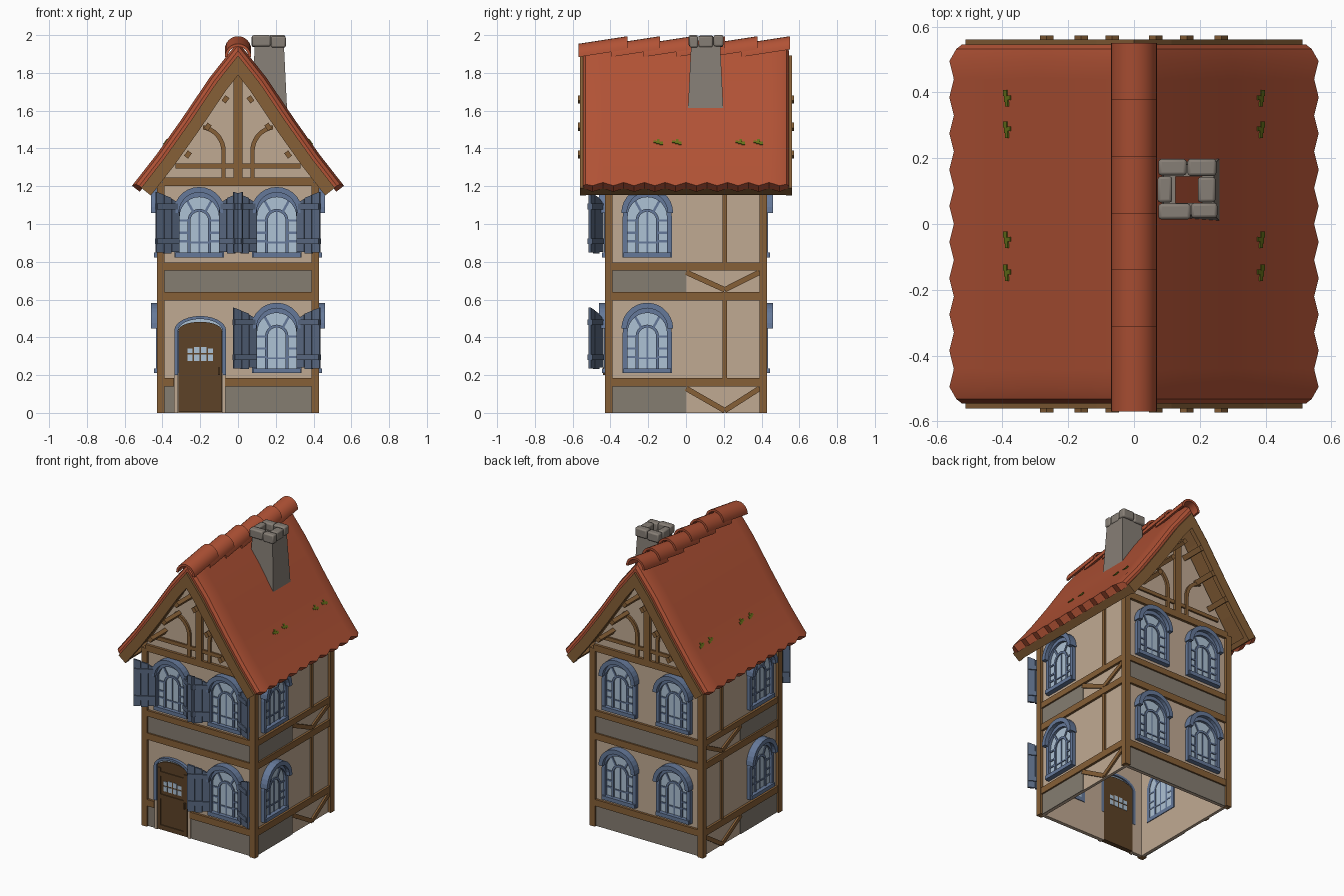
import bpy, bmesh, math
from mathutils import Matrix, Vector

if "Cube" in bpy.data.objects:
    bpy.data.objects.remove(bpy.data.objects["Cube"])

COLORS = {
    "roof_red": (.44, .085, .036), "plaster": (.53, .40, .29), "timber": (.24, .115, .038),
    "stone": (.235, .205, .165), "frame_blue": (.13, .19, .32), "glass": (.42, .54, .66),
    "door_brown": (.11, .054, .02), "shutter_blue": (.10, .14, .22),
    "chimney_stone": (.24, .21, .18), "moss": (.13, .16, .01)}
MATS = {}
for n, c in COLORS.items():
    MATS[n] = bpy.data.materials.new(n)
    MATS[n].diffuse_color = (*c, 1)


class Part:
    """One named object; flat profiles are (u, v) with depth w towards -y."""
    def __init__(self, name, *mats):
        self.name, self.mats, self.bm = name, mats, bmesh.new()

    def loft(self, rings, m=0, cap=True):
        vs = [[self.bm.verts.new(p) for p in r] for r in rings]
        k = len(vs[0])
        faces = [self.bm.faces.new((a[i], a[(i + 1) % k], b[(i + 1) % k], b[i]))
                 for a, b in zip(vs, vs[1:]) for i in range(k)]
        if cap:
            faces += [self.bm.faces.new(vs[0][::-1]), self.bm.faces.new(vs[-1])]
        for f in faces:
            f.material_index = m

    def prism(self, pts, w0, w1, m=0):
        self.loft([[(u, -w, v) for u, v in pts] for w in (w0, w1)], m)

    def rect(self, u0, u1, v0, v1, w0, w1, m=0):
        self.prism([(u0, v0), (u1, v0), (u1, v1), (u0, v1)], w0, w1, m)

    def strip(self, p, q, width, w0, w1, m=0):
        p, q = Vector(p), Vector(q)
        d = (q - p).normalized() * width / 2
        n = Vector((-d.y, d.x))
        self.prism([p - n, q - n, q + n, p + n], w0, w1, m)

    def done(self, mat=Matrix(), smooth=False, bevel=0):
        self.bm.transform(mat)
        bmesh.ops.recalc_face_normals(self.bm, faces=self.bm.faces)
        me = bpy.data.meshes.new(self.name)
        self.bm.to_mesh(me)
        self.bm.free()
        for m in self.mats:
            me.materials.append(MATS[m])
        ob = bpy.data.objects.new(self.name, me)
        bpy.context.collection.objects.link(ob)
        if bevel:
            b = ob.modifiers.new("bevel", "BEVEL")
            b.width, b.segments = bevel, 2
        if smooth:
            bpy.ops.object.select_all(action='DESELECT')
            ob.select_set(True)
            bpy.context.view_layer.objects.active = ob
            bpy.ops.object.shade_smooth_by_angle(angle=math.radians(32))


def arch(rx, rz, base, spring, cx=0, n=14):
    a = [math.pi * i / n for i in range(n + 1)]
    pts = [(cx + rx * math.cos(t), spring + rz * math.sin(t)) for t in a]
    return [(cx + rx, base)] * (base < spring) + pts + [(cx - rx, base)] * (base < spring)


def side_matrix(deg):
    return Matrix.Rotation(math.radians(deg), 4, 'Z') @ Matrix.Translation((0, -.41, 0))


SIDES = {"front": side_matrix(0), "right": side_matrix(90), "back": side_matrix(180), "left": side_matrix(-90)}
GABLE = [(.41, 1.24), (0, 1.85), (-.41, 1.24)]

# Walls: thin shell, with a notch for the door
p = Part("front_wall", "plaster")
p.prism([(.41, 0)] + GABLE + [(-.41, 0)] + arch(.13, .075, 0, .435, -.2)[::-1], -.02, 0)
p.done(SIDES["front"])
p = Part("back_wall", "plaster")
p.prism([(.41, 0)] + GABLE + [(-.41, 0)], -.02, 0)
p.done(SIDES["back"])
for s in ("left", "right"):
    p = Part(s + "_wall", "plaster")
    p.rect(-.41, .41, 0, 1.24, -.02, 0)
    p.done(SIDES[s])

# Corner posts
p = Part("corner_posts", "timber")
for x in (-.41, .41):
    for y in (-.41, .41):
        p.rect(x - .02, x + .02, 0, 1.22, y - .02, y + .02)
p.done()

# Beams, braces and stone panels on each side
for s, mat in SIDES.items():
    t, st = Part(s + "_timbers", "timber"), Part(s + "_stone_panels", "stone")
    for z0, z1 in ((.14, .185), (.595, .64), (.755, .795)):
        spans = [(-.39, -.34), (-.07, .39)] if s == "front" and z0 < .2 else [(-.39, .39)]
        for a, b in spans:
            t.rect(a, b, z0, z1, -.005, .016)
    if s in ("front", "back"):
        st.rect(-.39, .39, .64, .755, -.005, .005)
        for a, b in ([(-.39, -.34), (-.07, .39)] if s == "front" else [(-.39, .39)]):
            st.rect(a, b, 0, .14, -.005, .005)
        # gable framing
        t.rect(-.4, .4, 1.2, 1.245, -.005, .018)
        t.rect(-.33, .33, 1.295, 1.32, -.005, .012)
        t.rect(-.024, .024, 1.245, 1.82, -.005, .018)
        for k in (-1, 1):
            ang = [math.radians(180 - 9 * i) for i in range(10)]
            arc = [[(k * (.205 + r * math.cos(a)), 1.385 + r * math.sin(a)) for a in ang] for r in (.14, .117)]
            t.prism([(k * .065, 1.245)] + arc[0] + arc[1][::-1] + [(k * .088, 1.245)], -.005, .014)
    else:
        k = -1 if s == "right" else 1
        for z0, z1 in ((.64, .755), (0, .14)):
            st.rect(min(0, k * .39), max(0, k * .39), z0, z1, -.005, .005)
            t.strip((0, z1 - .01), (-k * .205, z0 + .012), .028, -.005, .012)
            t.strip((-k * .39, z1 - .01), (-k * .205, z0 + .012), .028, -.005, .012)
        for z0, z1 in ((.185, .595), (.795, 1.22)):
            t.rect(-k * .205 - .011, -k * .205 + .011, z0, z1, -.005, .012)
    t.done(mat)
    st.done(mat)


# Arched windows
def window(name, mat, u, z):
    p = Part(name, "frame_blue", "glass")
    p.prism(arch(.106, .106, .01, .215), -.022, .006, 1)
    p.prism(arch(.13, .13, 0, .215) + arch(.104, .104, 0, .215)[::-1], -.025, .024)
    p.prism(arch(.137, .137, .235, .236, n=14)[1:-1] + arch(.108, .108, .235, .236)[1:-1][::-1], 0, .05)
    p.prism(arch(.062, .062, .02, .195) + arch(.047, .047, .02, .195)[::-1], -.024, .014)
    p.rect(-.125, .125, 0, .026, -.025, .034)
    for k in (-1, 1):
        for v in (.08, .125, .19):
            p.rect(min(k * .055, k * .106), max(k * .055, k * .106), v, v + .011, -.024, .012)
        c, sn = k * math.cos(.95), math.sin(.95)
        p.strip((c * .058, .198 + sn * .058), (c * .112, .21 + sn * .112), .013, -.024, .012)
    p.rect(-.05, .05, .075, .084, -.024, .011)
    p.rect(-.004, .004, .02, .25, -.024, .010)
    p.done(mat @ Matrix.Translation((u, 0, z)))


LOW, HIGH = .21, .823
for s, us in (("right", [-.205]), ("left", [.205]), ("back", [-.205, .205]), ("front", [-.205, .205])):
    for u in us:
        for z, lvl in ((LOW, "lower"), (HIGH, "upper")):
            if s == "front" and u < 0 and z == LOW:
                continue
            window(f"{s}_{lvl}_window", SIDES[s], u, z)
            if s != "front":
                continue
            # Open plank shutters
            for k in (-1, 1):
                p = Part("shutter", "shutter_blue")
                for i, (b, t0, t1) in enumerate(((.03, .285, .31), (.022, .315, .33), (.026, .333, .347))):
                    x = i * .047
                    p.prism([(x, b), (x + .044, b), (x + .044, t1), (x, t0)], 0, .014)
                for v in (.07, .255):
                    p.rect(.004, .136, v, v + .03, -.007, .021)
                p.done(SIDES[s] @ Matrix.Translation((u + k * .112, -.026, z)) @ Matrix.Diagonal((k, 1, 1, 1))
                       @ Matrix.Rotation(math.radians(-29), 4, 'Z'))

# Door with frame, fanlight and small panes
F = SIDES["front"]
p = Part("door_frame", "frame_blue", "glass")
p.prism(arch(.137, .078, .2, .435, -.2) + arch(.117, .062, .2, .435, -.2)[::-1], -.022, .022)
p.prism(arch(.118, .063, .43, .435, -.2), -.01, .004, 1)
p.done(F)
p = Part("door_jambs", "plaster")
for u in (-.335, -.083):
    p.rect(u, u + .018, 0, .2, -.02, .014)
p.done(F)
p = Part("door", "door_brown", "glass")
p.prism(arch(.116, .047, .005, .435, -.2), -.02, .012)
for i in range(4):
    u = -.268 + i * .036
    p.rect(u, u + .028, .275, .308, -.023, .015, 1)
    p.rect(u, u + .028, .316, .35 if i in (1, 2) else .342, -.023, .015, 1)
for u in (-.312, -.112):
    p.rect(u, u + .024, .01, .43, 0, .018)
for v in (.01, .22, .375):
    p.rect(-.29, -.11, v, v + .03, 0, .018)
p.rect(-.106, -.096, .2, .24, 0, .03)
p.done(F)

# Roof: concave slope profile, offset inwards for each layer
SLOPE = [Vector(c) for c in ((0, 1.965), (.15, 1.775), (.3, 1.553), (.43, 1.37), (.53, 1.242), (.553, 1.213))]
TAIL = (SLOPE[-1] - SLOPE[-2]).normalized()


def offset(d, push=0):
    out = []
    for i, q in enumerate(SLOPE):
        e = (SLOPE[min(i + 1, 5)] - SLOPE[max(i - 1, 0)]).normalized()
        n = Vector((e.y, -e.x))
        out.append(Vector((0, q.y - d / e.x)) if i == 0 else q + n * d)
    out[-1] = out[-1] + TAIL * push
    return out


def ring(y, d0, d1, push=0):
    a, b = offset(d0, push), offset(d1, push)
    flip = lambda pts: [Vector((-q.x, q.y)) for q in pts[:0:-1]]
    line = flip(a) + a + b[::-1] + flip(b)[::-1]
    return [(q.x, y, q.y) for q in line]


p = Part("roof_tiles", "roof_red")
ys = [(-.495 + .055 * i, 0, .013 if i % 2 == 0 else -.009) for i in range(19)]
ys = [(-.545, .03, -.01), (-.532, .012, -.006)] + ys + [(.532, .012, -.006), (.545, .03, -.01)]
p.loft([ring(y, d, .052, push) for y, d, push in ys])
p.done(smooth=True)
p = Part("roof_boards", "timber")
p.loft([ring(y, .05, .07, -.012) for y in (-.54, .54)])
p.done()
p = Part("barge_boards", "timber")
for s in (-1, 1):
    p.loft([ring(s * y, .045, .11, -.008) for y in (.53, .56)])
p.done()
p = Part("eave_beams", "timber")
for s in (-1, 1):
    a, b = offset(.05)[-1], offset(.105)[-1]
    quad = [a - TAIL * .008, b - TAIL * .008, b - TAIL * .04, a - TAIL * .04]
    p.prism([(s * q.x, q.y) for q in quad], -.54, .54)
p.done()

# Purlin ends under the overhang
p = Part("purlins", "timber")
for s in (-1, 1):
    for x, z in ((.066, 1.66), (.16, 1.515), (.265, 1.368)):
        for w0, w1 in ((.405, .573), (-.573, -.405)):
            p.strip((s * (x - .01), z + .014), (s * (x + .01), z - .014), .026, w0, w1)
p.done()

# Overlapping ridge tiles
p = Part("ridge_tiles", "roof_red")
arc = [math.pi * i / 12 for i in range(13)]
for i in range(6):
    y1 = -.31 + .172 * i
    p.loft([[(r * math.cos(a), y, z + r * math.sin(a)) for r, aa in ((.07, arc), (.055, arc[::-1])) for a in aa]
            for y, z in ((y1 - .26, 1.884), (y1, 1.924))])
p.done(smooth=True)


# Chimney: hollow tapered shaft and a ring of rounded blocks
def square(h, z, x=.166, y=.104):
    return [(x + a * h, y + b * h, z) for a, b in ((-1, -1), (1, -1), (1, 1), (-1, 1))]


p = Part("chimney_shaft", "chimney_stone")
p.loft([square(.094, 1.6), square(.077, 1.95), square(.04, 1.95), square(.04, 1.66)], cap=False)
p.done()
p = Part("chimney_cap", "chimney_stone")
for x0, x1, y0, y1, dz in ((.074, .172, .014, .062, 0), (.174, .253, .018, .064, -.006), (.074, .16, .148, .197, -.004),
                           (.163, .25, .146, .198, 0), (.072, .116, .065, .145, -.003), (.194, .248, .066, .143, -.005)):
    p.rect(x0, x1, 1.94 + dz, 2 + dz, -y1, -y0)
p.done(bevel=.009, smooth=True)

# Moss patches on the slopes
p = Part("moss_patches", "moss")
e = (SLOPE[3] - SLOPE[2]).normalized()
n = Vector((-e.y, e.x))
for s in (-1, 1):
    for y in (-.15, -.05, .285, .38):
        for dy, t, r in ((0, .15, .009), (.018, .155, .009), (-.016, .146, .007), (.004, .135, .007)):
            c = SLOPE[2] + e * t
            q = [c - e * r - n * .004, c + e * r - n * .004, c + e * r + n * .004, c - e * r + n * .004]
            p.prism([(s * v.x, v.y) for v in q], -y - dy - r, -y - dy + r)
p.done()

for m in bpy.data.materials:
    if m.users and not m.is_grease_pencil:
        m.use_nodes = True
        m.node_tree.nodes["Principled BSDF"].inputs["Base Color"].default_value = m.diffuse_color
